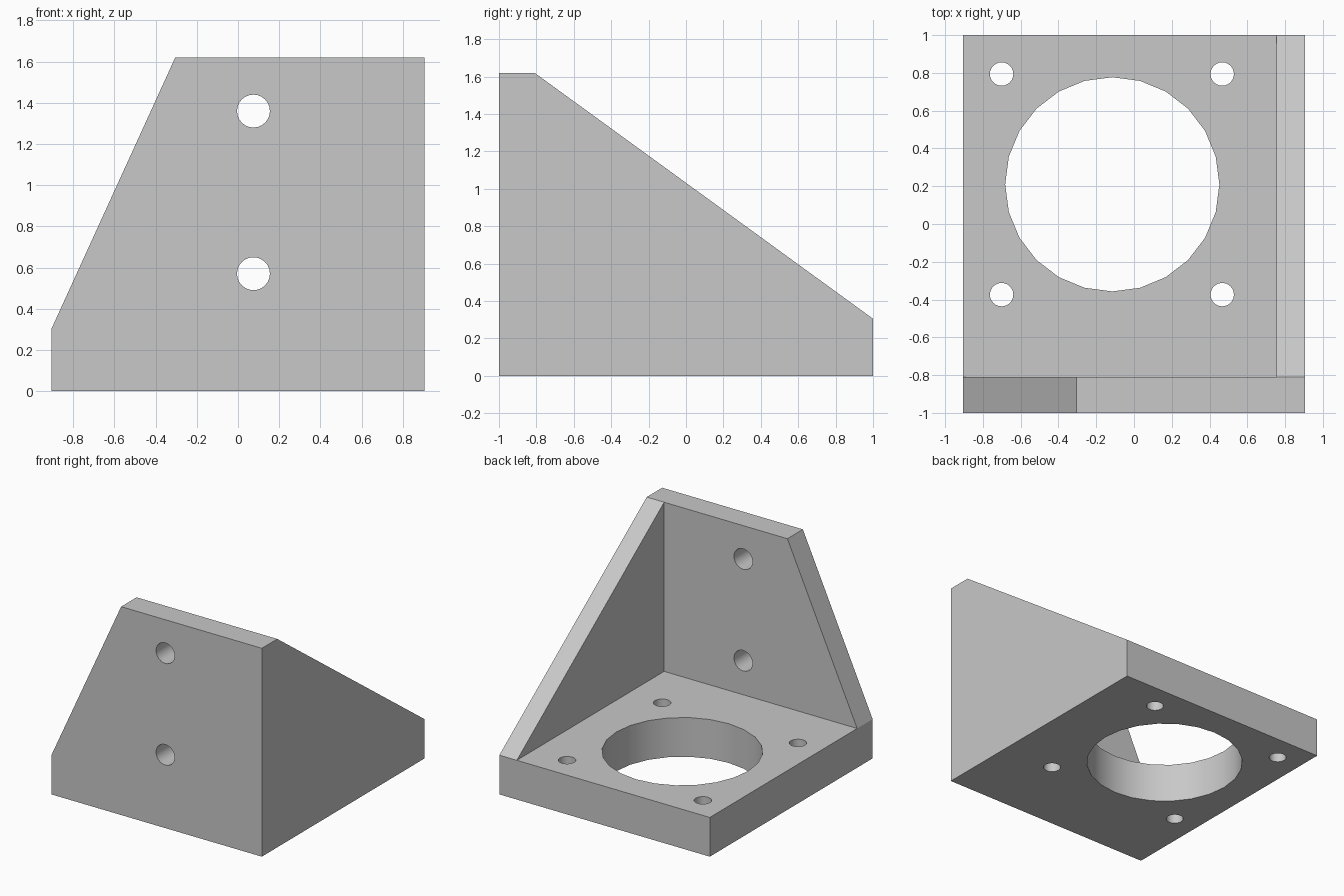
import bpy
import bmesh
import math
from mathutils import Vector

default = bpy.data.objects.get("Cube")
if default:
    bpy.data.objects.remove(default, do_unlink=True)

# Overall size and wall thicknesses
HALF_X, HALF_Y, TOP = 0.905, 1.0, 1.62
FLOOR = 0.305        # top of the base plate
FRONT_IN = -0.81     # inner face of the front wall
SIDE_IN = 0.755      # inner face of the side wall
OVER = 0.2           # how far cutters reach past the solid

grey = bpy.data.materials.new("Plain grey")
grey.use_nodes = True
colour = (0.58, 0.58, 0.58, 1)
grey.diffuse_color = colour
grey.node_tree.nodes["Principled BSDF"].inputs["Base Color"].default_value = colour


def prism(name, points, offset):
    """Extrude a closed 3D outline along an offset vector."""
    bm = bmesh.new()
    face = bm.faces.new([bm.verts.new(p) for p in points])
    result = bmesh.ops.extrude_face_region(bm, geom=[face])
    moved = [v for v in result["geom"] if isinstance(v, bmesh.types.BMVert)]
    bmesh.ops.translate(bm, verts=moved, vec=Vector(offset))
    bmesh.ops.recalc_face_normals(bm, faces=bm.faces)
    mesh = bpy.data.meshes.new(name)
    bm.to_mesh(mesh)
    bm.free()
    mesh.materials.append(grey)
    obj = bpy.data.objects.new(name, mesh)
    bpy.context.collection.objects.link(obj)
    return obj


def block(name, low, high):
    (x0, y0, z0), (x1, y1, z1) = low, high
    outline = [(x0, y0, z0), (x1, y0, z0), (x1, y1, z0), (x0, y1, z0)]
    return prism(name, outline, (0, 0, z1 - z0))


def circle(radius, sides=24):
    for i in range(sides):
        a = math.tau * i / sides
        yield radius * math.cos(a), radius * math.sin(a)


def floor_hole(x, y, radius):
    outline = [(x + u, y + v, -OVER) for u, v in circle(radius)]
    return prism("floor_hole_cutter", outline, (0, 0, FLOOR + 2 * OVER))


def wall_hole(x, z, radius):
    outline = [(x + u, -HALF_Y - OVER, z + v) for u, v in circle(radius)]
    return prism("wall_hole_cutter", outline, (0, FRONT_IN + HALF_Y + 2 * OVER, 0))


def sloped_outline(low, high, corner):
    """Triangle on the outer side of a sloping line, stretched past its ends."""
    low, high, corner = Vector(low), Vector(high), Vector(corner)
    reach = high - low
    return [low - reach * OVER, high + reach * OVER, corner]


bracket = block("motor_bracket", (-HALF_X, -HALF_Y, 0), (HALF_X, HALF_Y, TOP))

cutters = [
    # Open space above the base, behind the front wall
    block("inner_space_cutter", (-HALF_X - OVER, FRONT_IN, FLOOR),
          (SIDE_IN, HALF_Y + OVER, TOP + OVER)),
    # Sloping top of the side wall
    prism("side_slope_cutter", sloped_outline(
        (SIDE_IN - OVER, HALF_Y, FLOOR), (SIDE_IN - OVER, FRONT_IN, TOP),
        (SIDE_IN - OVER, HALF_Y + 1, TOP + 1)), (2 * OVER + 0.2, 0, 0)),
    # Slanted edge of the front wall
    prism("front_slant_cutter", sloped_outline(
        (-HALF_X, -HALF_Y - OVER, FLOOR), (-0.305, -HALF_Y - OVER, TOP),
        (-HALF_X - 1, -HALF_Y - OVER, TOP + 1)), (0, FRONT_IN + HALF_Y + 1.5 * OVER, 0)),
    # Large bore in the base
    floor_hole(-0.115, 0.21, 0.567),
]
# Four screw holes around the bore
for sx in (-1, 1):
    for sy in (-1, 1):
        cutters.append(floor_hole(-0.117 + sx * 0.584, 0.21 + sy * 0.584, 0.062))
# Two mounting holes in the front wall
for z in (0.57, 1.36):
    cutters.append(wall_hole(0.075, z, 0.08))

bpy.ops.object.select_all(action="DESELECT")
bpy.context.view_layer.objects.active = bracket
bracket.select_set(True)
for cutter in cutters:
    cut = bracket.modifiers.new("cut", "BOOLEAN")
    cut.operation = "DIFFERENCE"
    cut.solver = "EXACT"
    cut.object = cutter
    bpy.ops.object.modifier_apply(modifier=cut.name)
    bpy.data.objects.remove(cutter, do_unlink=True)

# Round hole walls stay smooth, all plate edges stay sharp
bpy.ops.object.shade_smooth_by_angle(angle=math.radians(20))
